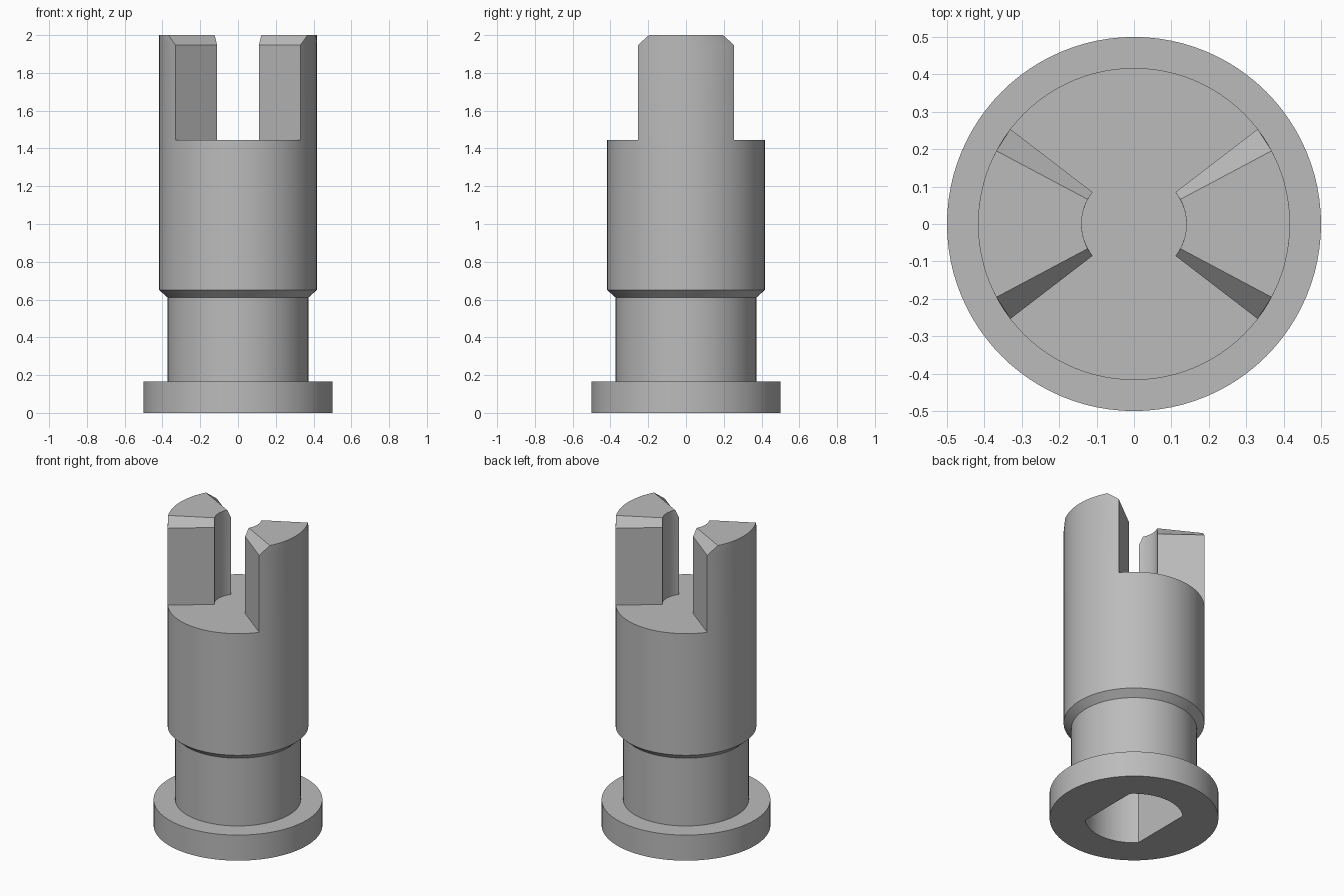
import bpy, bmesh
from math import sin, cos, radians, pi

SEGMENTS = 96
BODY_R, FLOOR_Z, TOP_Z = 0.417, 1.445, 2.0
BORE_R = 0.29
FLAT_X = BORE_R * cos(pi / 4)

if "Cube" in bpy.data.objects:
    bpy.data.objects.remove(bpy.data.objects["Cube"])

steel = bpy.data.materials.new("grey_steel")
steel.use_nodes = True
colour = (0.5, 0.5, 0.5, 1)
steel.diffuse_color = colour
steel.node_tree.nodes["Principled BSDF"].inputs["Base Color"].default_value = colour


def loft(name, rings):
    """Skin closed rings of equal count and cap both ends."""
    bm = bmesh.new()
    loops = [[bm.verts.new(p) for p in ring] for ring in rings]
    for low, high in zip(loops, loops[1:]):
        for i in range(len(low)):
            j = (i + 1) % len(low)
            bm.faces.new((low[i], low[j], high[j], high[i]))
    bm.faces.new(loops[0])
    bm.faces.new(loops[-1])
    bmesh.ops.recalc_face_normals(bm, faces=bm.faces)
    mesh = bpy.data.meshes.new(name)
    bm.to_mesh(mesh)
    bm.free()
    mesh.materials.append(steel)
    obj = bpy.data.objects.new(name, mesh)
    bpy.context.collection.objects.link(obj)
    bpy.ops.object.select_all(action="DESELECT")
    obj.select_set(True)
    bpy.context.view_layer.objects.active = obj
    bpy.ops.object.shade_smooth_by_angle(angle=radians(25))
    return obj


def circle(r, z):
    turns = [2 * pi * i / SEGMENTS for i in range(SEGMENTS)]
    return [(r * cos(a), r * sin(a), z) for a in turns]


def double_d(z):
    """Round bore outline with a flat on each side."""
    return [(max(-FLAT_X, min(FLAT_X, x)), y if abs(x) <= FLAT_X + 1e-6
             else FLAT_X * y / abs(x), z) for x, y, z in circle(BORE_R, z)]


def sector(centre, half_angle, z, inner=0.14, steps=20):
    """Ring sector outline: outer arc out, inner arc back."""
    turns = [centre + half_angle * (2 * i / steps - 1) for i in range(steps + 1)]
    arc = lambda r, angles: [(r * cos(a), r * sin(a), z) for a in angles]
    return arc(BODY_R, turns) + arc(inner, reversed(turns))


# Flanged shaft, from the bore's blind end round to the top floor
outline = [(0.5, 0), (0.5, 0.167), (0.372, 0.167), (0.372, 0.61),
           (BODY_R, 0.65), (BODY_R, FLOOR_Z)]
loft("flanged_shaft", [double_d(0.6), double_d(0)] + [circle(r, z) for r, z in outline])

# Two opposite drive jaws with bevelled top edges
wide, narrow = radians(37.5), radians(28)
for side, centre in (("left", 0), ("right", pi)):
    loft(side + "_jaw", [sector(centre, wide, FLOOR_Z),
                         sector(centre, wide, 1.948),
                         sector(centre, narrow, TOP_Z)])
